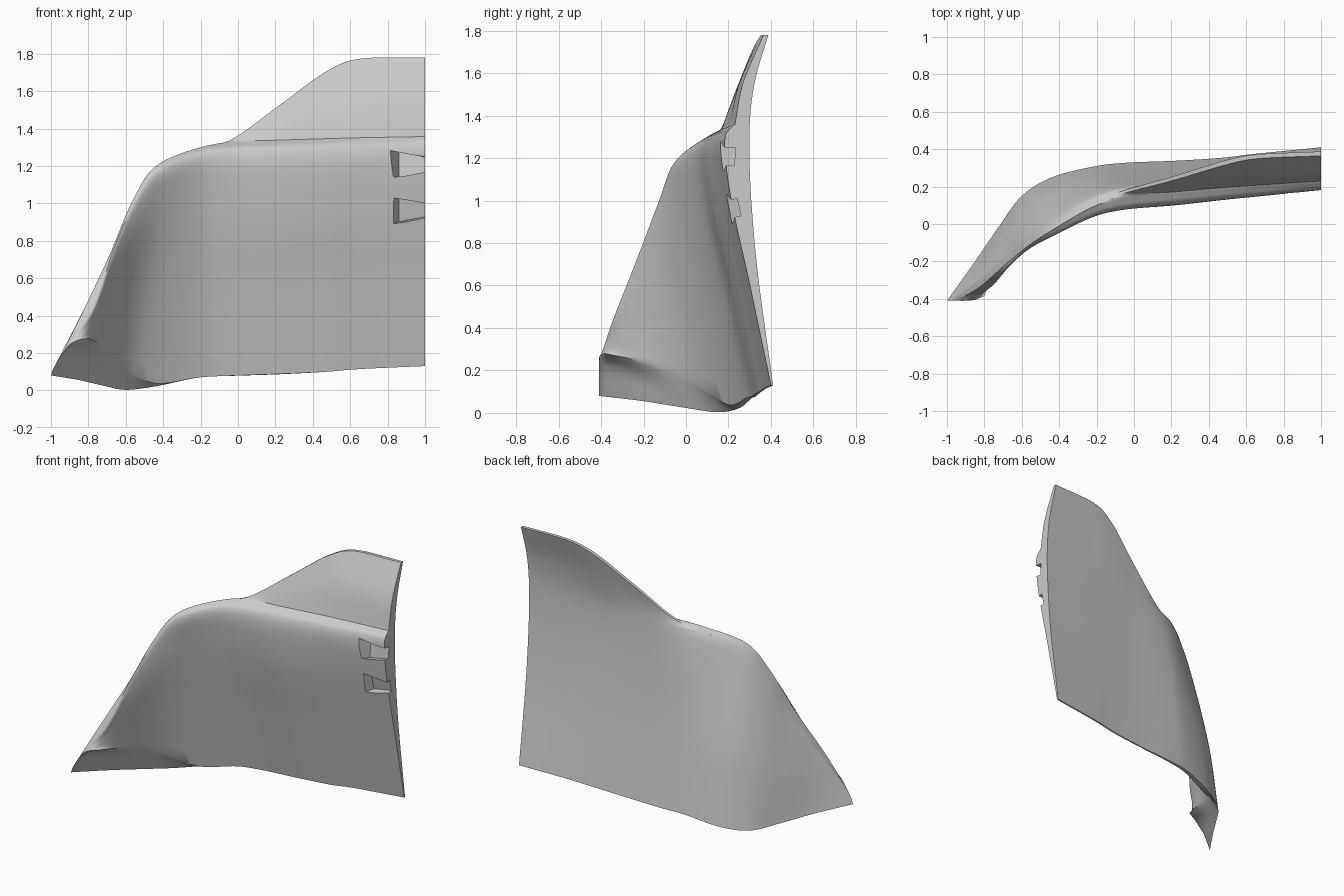
import bpy, bmesh, math
from mathutils import Vector, Matrix

cube = bpy.data.objects.get("Cube")
if cube:
    bpy.data.objects.remove(cube, do_unlink=True)

# One plain grey plastic
grey = bpy.data.materials.new("grey_plastic")
grey.use_nodes = True
colour = (0.6, 0.6, 0.6, 1)
grey.diffuse_color = colour
grey.node_tree.nodes["Principled BSDF"].inputs["Base Color"].default_value = colour


def spline(points, steps):
    """Smooth centripetal curve through the given points."""
    pts = [Vector(p) for p in points]
    pts = [2 * pts[0] - pts[1]] + pts + [2 * pts[-1] - pts[-2]]
    result = [pts[1]]
    for i in range(1, len(pts) - 2):
        a, b, c, d = pts[i - 1:i + 3]
        knots = [0.0]
        for start, end in ((a, b), (b, c), (c, d)):
            knots.append(knots[-1] + max((end - start).length, 1e-4) ** 0.5)
        k0, k1, k2, k3 = knots
        for step in range(1, steps + 1):
            t = k1 + (k2 - k1) * step / steps
            p = a.lerp(b, (t - k0) / (k1 - k0))
            q = b.lerp(c, (t - k1) / (k2 - k1))
            r = c.lerp(d, (t - k2) / (k3 - k2))
            p, q = p.lerp(q, (t - k0) / (k2 - k0)), q.lerp(r, (t - k1) / (k3 - k1))
            result.append(p.lerp(q, (t - k1) / (k2 - k1)))
    return result


def between(rail_a, rail_b, amount):
    return [Vector(a).lerp(Vector(b), amount) for a, b in zip(rail_a, rail_b)]


def make_object(name, bm):
    bmesh.ops.recalc_face_normals(bm, faces=bm.faces)
    mesh = bpy.data.meshes.new(name)
    bm.to_mesh(mesh)
    bm.free()
    mesh.materials.append(grey)
    obj = bpy.data.objects.new(name, mesh)
    bpy.context.collection.objects.link(obj)
    return obj


def loft(name, sides, along=7, around=5):
    """Closed solid; each side is a group of rails, with a corner between sides."""
    bm = bmesh.new()
    curves = [[spline(rail, along) for rail in side] for side in sides]
    rings = []
    for i in range(len(curves[0][0])):
        ring = []
        for side in curves:
            ring += spline([curve[i] for curve in side], around)
        rings.append([bm.verts.new(p) for p in ring])
    count = len(rings[0])
    for one, two in zip(rings, rings[1:]):
        for i in range(count):
            j = (i + 1) % count
            bm.faces.new((one[i], one[j], two[j], two[i]))
    bm.faces.new(rings[0])
    bm.faces.new(rings[-1])
    bmesh.ops.remove_doubles(bm, verts=bm.verts, dist=1e-5)
    return make_object(name, bm)


# Panel rails run from the swept wing tip to the flat joint end
back_bottom = [(-1, -.41, .08), (-.85, -.2, .055), (-.72, -.01, .025),
               (-.6, .15, .003), (-.45, .245, .02), (-.2, .31, .07),
               (-.05, .327, .077), (.22, .338, .086), (.48, .355, .1),
               (.62, .372, .112), (1, .41, .13)]
back_middle = [(-.99, -.41, .11), (-.85, -.25, .22), (-.715, -.07, .38),
               (-.6, .06, .5), (-.46, .15, .62), (-.2, .235, .7),
               (-.05, .25, .72), (.22, .262, .75), (.48, .284, .77),
               (.62, .296, .775), (1, .325, .78)]
back_top = [(-.975, -.41, .14), (-.845, -.31, .39), (-.685, -.18, .71),
            (-.575, -.08, .96), (-.45, 0, 1.16), (-.2, .145, 1.28),
            (-.05, .195, 1.29), (.22, .23, 1.3), (.48, .255, 1.3),
            (.62, .268, 1.3), (1, .298, 1.3)]
ridge = [(-.95, -.41, .18), (-.83, -.34, .42), (-.68, -.21, .74),
         (-.57, -.12, 1), (-.45, -.04, 1.19), (-.2, .1, 1.3),
         (-.05, .14, 1.322), (.22, .165, 1.335), (.48, .188, 1.343),
         (.62, .198, 1.346), (1, .222, 1.352)]
shoulder = [(-.9, -.41, .245), (-.775, -.345, .43), (-.67, -.225, .74),
            (-.56, -.13, .99), (-.44, -.065, 1.16), (-.2, .05, 1.26),
            (-.05, .085, 1.28), (.22, .11, 1.29), (.48, .138, 1.3),
            (.62, .15, 1.3), (1, .187, 1.31)]
crease = [(-.85, -.405, .27), (-.77, -.325, .39), (-.655, -.2, .66),
          (-.53, -.1, .9), (-.4, -.02, 1.02), (-.2, .07, 1.05),
          (-.05, .1, 1.02), (.22, .122, 1), (.48, .15, 1.02),
          (.62, .167, 1.035), (1, .2, 1.08)]
front_bottom = [(-.8, -.385, .28), (-.755, -.26, .255), (-.69, -.08, .2),
                (-.575, .1, .1), (-.44, .2, .038), (-.2, .285, .07),
                (-.05, .31, .078), (.22, .327, .088), (.48, .345, .1),
                (.62, .362, .112), (1, .4, .13)]
front_middle = between(crease, front_bottom, .5)

# Hollow underside of the wing tip
underside = between(front_bottom, back_bottom, .5)
underside[0] = (-.895, -.395, .235)
underside[1] = (-.815, -.235, .18)

# Upright fin rails: they close up into the ridge along the wing
wing_back, wing_ridge = back_top[:6], ridge[:6]
fin_back_middle = between(wing_back, wing_ridge, .2) + [
    (-.05, .187, 1.315), (.22, .238, 1.42), (.48, .288, 1.52),
    (.62, .302, 1.55), (1, .322, 1.55)]
fin_back_top = between(wing_back, wing_ridge, .4) + [
    (-.05, .18, 1.332), (.22, .258, 1.523), (.48, .338, 1.71),
    (.62, .368, 1.768), (1, .388, 1.78)]
fin_front_top = between(wing_back, wing_ridge, .55) + [
    (-.05, .165, 1.334), (.22, .236, 1.523), (.48, .313, 1.71),
    (.62, .345, 1.768), (1, .365, 1.78)]
fin_front_middle = between(wing_back, wing_ridge, .7) + [
    (-.05, .16, 1.331), (.22, .198, 1.42), (.48, .24, 1.52),
    (.62, .25, 1.55), (1, .267, 1.55)]
fin_front_base = between(wing_back, wing_ridge, .85) + [
    (-.05, .152, 1.328), (.22, .172, 1.338), (.48, .195, 1.346),
    (.62, .205, 1.35), (1, .23, 1.357)]

panel = loft("curved_panel", [
    [back_bottom, back_middle, back_top, fin_back_middle, fin_back_top],
    [fin_front_top, fin_front_middle, fin_front_base],
    [ridge, shoulder, crease, front_middle, front_bottom],
    [front_bottom, underside, back_bottom]])


# Tapered clip slots, with a slanted end wall, cut into the joint end
def slot_cutter(name, height, floor, tilt):
    bm = bmesh.new()
    rings = []
    for y, inner in ((-.2, .74), (0, .86)):
        outline = [(inner, -.07), (inner, .07), (1.02, .038), (1.02, -.038)]
        rings.append([bm.verts.new((x, y, z)) for x, z in outline])
    for i in range(4):
        j = (i + 1) % 4
        bm.faces.new((rings[0][i], rings[0][j], rings[1][j], rings[1][i]))
    for ring in rings:
        bm.faces.new(ring)
    bm.transform(Matrix.Translation((0, floor, height)) @ Matrix.Rotation(tilt, 4, "X"))
    cutter = make_object(name, bm)
    cutter.hide_render = True
    return cutter


cutters = [slot_cutter("upper_slot_cutter", 1.205, .23, -.1),
           slot_cutter("lower_slot_cutter", .97, .25, .22)]
for cutter in cutters:
    cut = panel.modifiers.new("slot", "BOOLEAN")
    cut.operation = "DIFFERENCE"
    cut.solver = "EXACT"
    cut.object = cutter
graph = bpy.context.evaluated_depsgraph_get()
carved = bpy.data.meshes.new_from_object(panel.evaluated_get(graph))
panel.modifiers.clear()
panel.data = carved
for cutter in cutters:
    bpy.data.objects.remove(cutter, do_unlink=True)

# Smooth faces with sharp edges kept
bpy.ops.object.select_all(action="DESELECT")
panel.select_set(True)
bpy.context.view_layer.objects.active = panel
bpy.ops.object.shade_smooth_by_angle(angle=math.radians(35))
